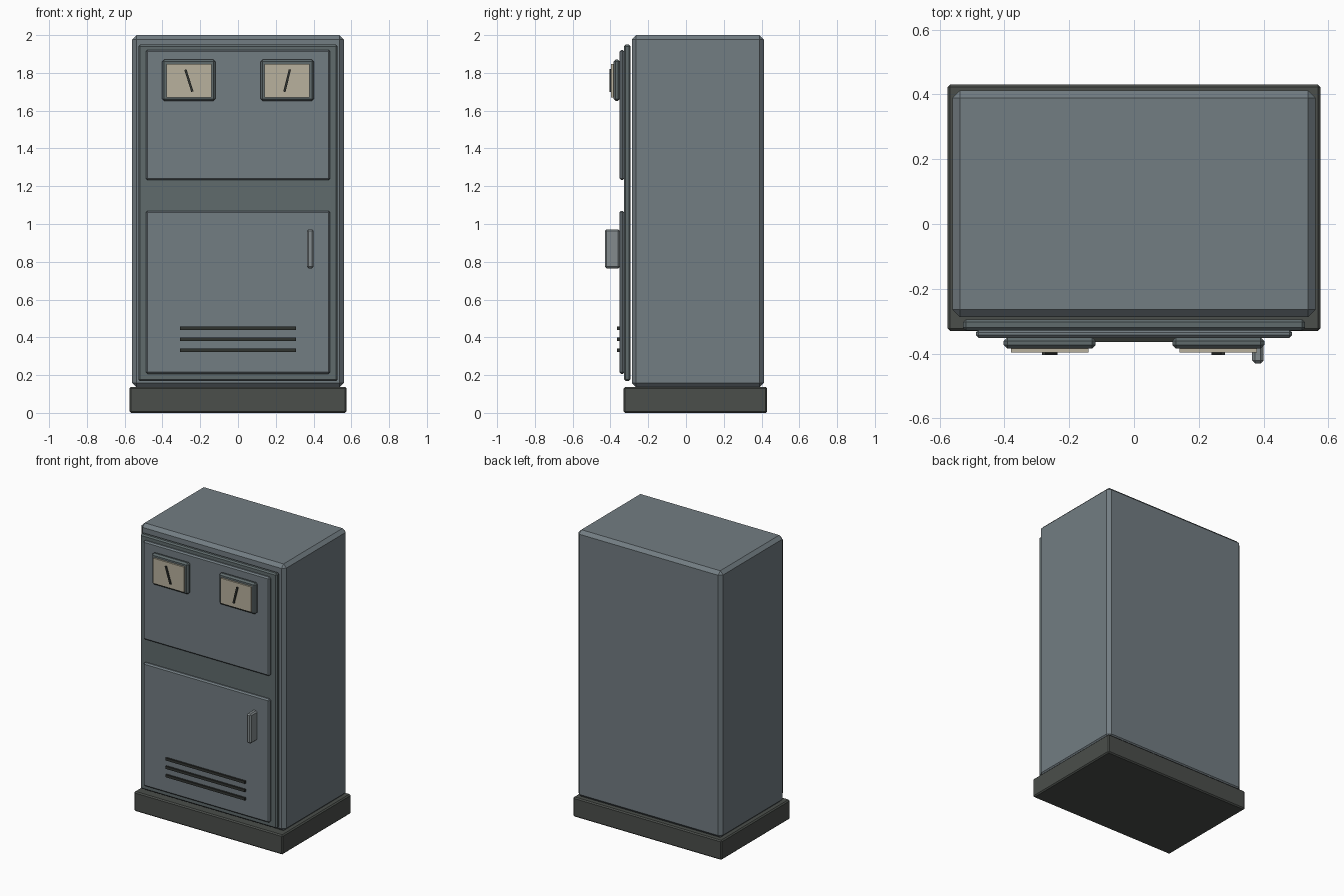
import bpy
from math import radians
from mathutils import Vector

cube = bpy.data.objects.get("Cube")
if cube:
    bpy.data.objects.remove(cube, do_unlink=True)


def material(name, rgb):
    mat = bpy.data.materials.new(name)
    mat.use_nodes = True
    mat.diffuse_color = (*rgb, 1)
    mat.node_tree.nodes["Principled BSDF"].inputs["Base Color"].default_value = (*rgb, 1)
    return mat


slate = material("slate_paint", (0.17, 0.205, 0.225))
trim = material("trim_paint", (0.115, 0.145, 0.15))
plinth_paint = material("plinth_paint", (0.07, 0.077, 0.07))
dark = material("dark_metal", (0.03, 0.033, 0.03))
steel = material("handle_steel", (0.23, 0.26, 0.27))
cream = material("dial_cream", (0.48, 0.44, 0.34))


def box(name, x, y, z, mat, bevel=0.0, tilt=0.0):
    """Chamfered box spanning the given (low, high) ranges, tilted about y."""
    lo, hi = Vector((x[0], y[0], z[0])), Vector((x[1], y[1], z[1]))
    bpy.ops.mesh.primitive_cube_add(size=1, location=(lo + hi) / 2)
    obj = bpy.context.object
    obj.name = obj.data.name = name
    obj.scale = hi - lo
    bpy.ops.object.transform_apply(location=False, rotation=False, scale=True)
    obj.rotation_euler.y = radians(tilt)
    obj.data.materials.append(mat)
    if bevel:
        mod = obj.modifiers.new("chamfer", "BEVEL")
        mod.width = bevel
        mod.segments = 1
    return obj


# Plinth and cabinet shell
box("plinth", (-0.575, 0.575), (-0.33, 0.43), (0, 0.137), plinth_paint, 0.008)
box("cabinet_body", (-0.56, 0.56), (-0.287, 0.412), (0.135, 2.0), slate, 0.023)

# Front frame with the instrument panel and the door
box("front_frame", (-0.528, 0.528), (-0.328, -0.294), (0.168, 1.95), trim, 0.009)
box("instrument_panel", (-0.488, 0.488), (-0.352, -0.326), (1.232, 1.922), slate, 0.009)
box("lower_door", (-0.488, 0.488), (-0.352, -0.326), (0.207, 1.07), slate, 0.009)

# Two dial meters with needles leaning outward
for side, sign, lean in (("right", -1, -17.5), ("left", 1, 14)):
    cx = sign * 0.26
    box(f"{side}_meter_bezel", (cx - 0.142, cx + 0.142), (-0.384, -0.35),
        (1.652, 1.87), trim, 0.011)
    box(f"{side}_meter_dial", (cx - 0.119, cx + 0.119), (-0.396, -0.382),
        (1.67, 1.846), cream)
    box(f"{side}_meter_needle", (cx - 0.006, cx + 0.006), (-0.404, -0.394),
        (1.698, 1.82), dark, tilt=lean)

# Door handle and vent slats
box("door_handle", (0.364, 0.4), (-0.43, -0.35), (0.765, 0.972), steel, 0.009)
for i in range(3):
    z = 0.331 + i * 0.0585
    box(f"vent_slat_{i + 1}", (-0.307, 0.307), (-0.364, -0.35), (z - 0.009, z + 0.009), dark)
